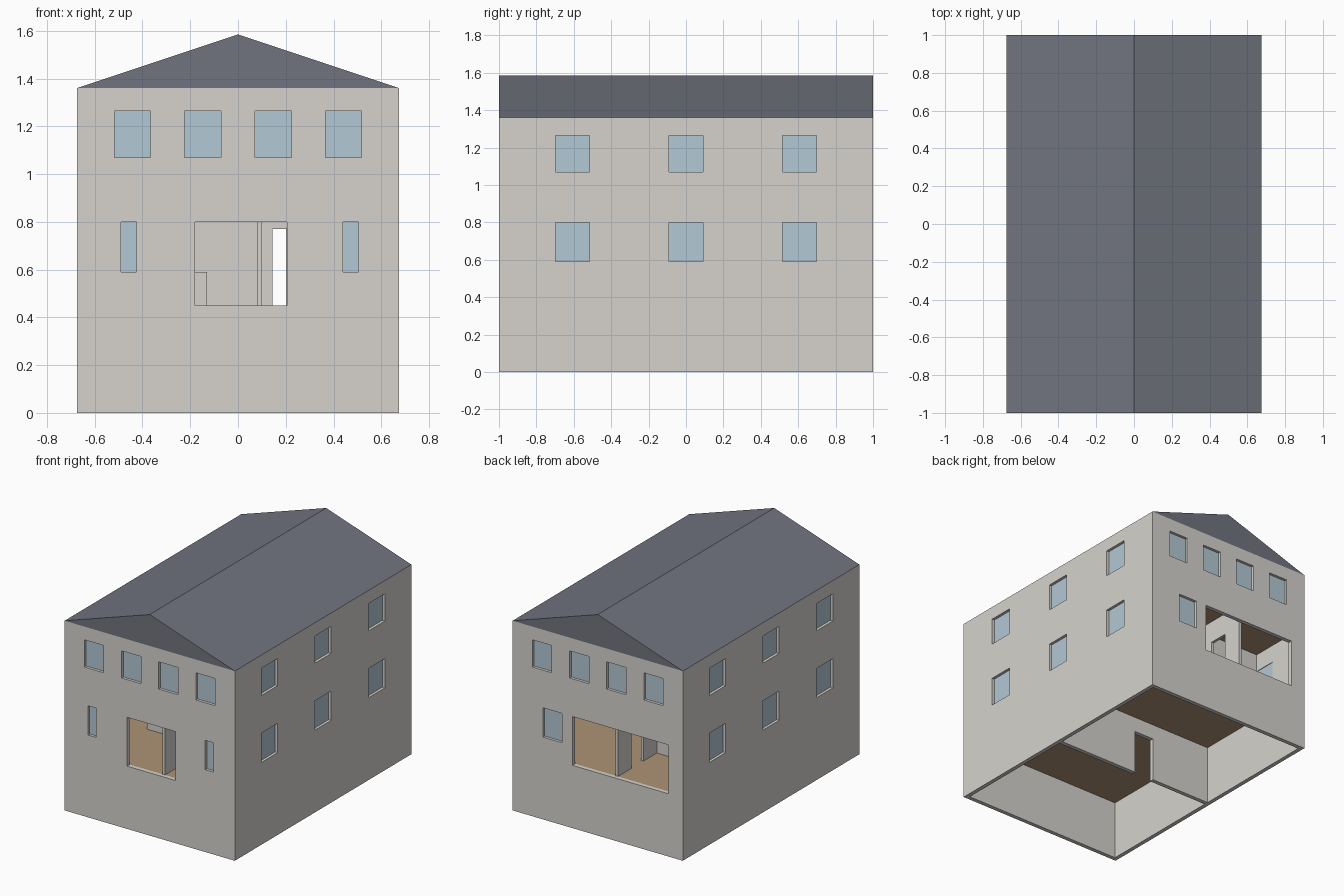
import bpy
import bmesh
from mathutils import Matrix, Vector

if "Cube" in bpy.data.objects:
    bpy.data.objects.remove(bpy.data.objects["Cube"], do_unlink=True)

W, L, EAVE, RIDGE, T = 0.675, 1.0, 1.36, 1.585, 0.03
GROUND, UPPER = 0.45, 0.95


def material(name, rgb):
    m = bpy.data.materials.new(name)
    m.use_nodes = True
    m.diffuse_color = (*rgb, 1)
    m.node_tree.nodes["Principled BSDF"].inputs["Base Color"].default_value = (*rgb, 1)
    return m


plaster = material("pale_plaster", (0.67, 0.65, 0.61))
slate = material("slate_roof", (0.165, 0.175, 0.21))
glass = material("blue_glass", (0.45, 0.58, 0.66))
wood = material("wood_floor", (0.42, 0.29, 0.18))


def boxes(name, spans, mat):
    """One object from boxes given as (x0, x1, y0, y1, z0, z1)."""
    bm = bmesh.new()
    for x0, x1, y0, y1, z0, z1 in spans:
        lo, hi = Vector((x0, y0, z0)), Vector((x1, y1, z1))
        size = Matrix.Diagonal((*(hi - lo), 1))
        bmesh.ops.create_cube(bm, size=1, matrix=Matrix.Translation((lo + hi) / 2) @ size)
    me = bpy.data.meshes.new(name)
    bm.to_mesh(me)
    bm.free()
    me.materials.append(mat)
    ob = bpy.data.objects.new(name, me)
    bpy.context.collection.objects.link(ob)
    return ob


def cut(ob, spans):
    """Subtract boxes from an object and remove the cutter."""
    cutter = boxes("cutter", spans, plaster)
    cutter.hide_render = True
    mod = ob.modifiers.new("cut", "BOOLEAN")
    mod.operation, mod.solver, mod.object = "DIFFERENCE", "EXACT", cutter
    bpy.context.view_layer.update()
    baked = bpy.data.meshes.new_from_object(ob.evaluated_get(bpy.context.evaluated_depsgraph_get()))
    ob.modifiers.clear()
    ob.data = baked
    bpy.data.objects.remove(cutter, do_unlink=True)


# Window positions, as (start, end, bottom, top) along each wall
low, high = (0.59, 0.80), (1.07, 1.265)
side_windows = [(c - 0.092, c + 0.092, *z) for c in (-0.607, 0, 0.607) for z in (low, high)]
gable_windows = [(c - 0.076, c + 0.076, *high) for c in (-0.442, -0.147, 0.147, 0.442)]
front_windows = gable_windows + [(-0.49, -0.425, *low), (0.44, 0.505, *low)]
back_windows = gable_windows + [(0.285, 0.435, *low)]
front_opening = (-0.18, 0.205, GROUND, 0.80)
back_opening = (-0.56, 0.20, GROUND, 0.80)


def in_wall(side, hole, d0, d1):
    """Box spanning a hole, between depths d0 and d1 behind the outer face."""
    a, b, z0, z1 = hole
    axis, sign = side
    outer = W if axis == "x" else L
    p, q = sorted((sign * (outer - d0), sign * (outer - d1)))
    return (p, q, a, b, z0, z1) if axis == "x" else (a, b, p, q, z0, z1)


walls = {
    "front": (("y", -1), front_windows, [front_opening]),
    "back": (("y", 1), back_windows, [back_opening]),
    "right": (("x", -1), side_windows, []),
    "left": (("x", 1), side_windows, []),
}

# Outer shell, open below, with window and entrance holes
shell = boxes("outer_walls", [(-W, W, -L, L, 0, EAVE)], plaster)
cut(shell, [(T - W, W - T, T - L, L - T, -0.1, EAVE + 0.1)])
cut(shell, [in_wall(side, h, -0.05, T + 0.02)
            for side, wins, openings in walls.values() for h in wins + openings])

# Recessed window panes
for name, (side, wins, _) in walls.items():
    boxes(name + "_window_panes", [in_wall(side, h, 0.02, 0.026) for h in wins], glass)

# Gable roof prism
bm = bmesh.new()
end = bm.faces.new([bm.verts.new((x, -L, z)) for x, z in ((-W, EAVE), (W, EAVE), (0, RIDGE))])
ext = bmesh.ops.extrude_face_region(bm, geom=[end], use_keep_orig=True)
bmesh.ops.translate(bm, vec=(0, 2 * L, 0),
                    verts=[v for v in ext["geom"] if isinstance(v, bmesh.types.BMVert)])
bmesh.ops.recalc_face_normals(bm, faces=bm.faces)
roof_mesh = bpy.data.meshes.new("gable_roof")
bm.to_mesh(roof_mesh)
bm.free()
roof_mesh.materials.append(slate)
bpy.context.collection.objects.link(bpy.data.objects.new("gable_roof", roof_mesh))

# Floors
X, Y = W - T, L - T
for name, z in (("ground_floor", GROUND), ("upper_floor", UPPER)):
    boxes(name, [(-X, X, -Y, Y, z - 0.02, z)], wood)

# Basement cross wall with doorway
basement = boxes("basement_cross_wall", [(-X, X, -0.02, 0.01, 0, GROUND - 0.02)], plaster)
cut(basement, [(-0.16, 0, -0.1, 0.1, -0.1, 0.32)])

# Ground floor partitions with doorways
top = UPPER - 0.02
cross = boxes("cross_wall", [(-X, X, -0.02, 0.01, GROUND, top)], plaster)
cut(cross, [(0.145, 0.21, -0.1, 0.1, GROUND - 0.1, 0.77)])
boxes("front_partition", [(0.08, 0.10, -Y, -0.02, GROUND, top)], plaster)
back_wall = boxes("back_partition", [(-0.14, -0.12, 0.01, Y, GROUND, top)], plaster)
cut(back_wall, [(-0.2, 0, 0.68, 0.82, GROUND - 0.1, 0.77)])
boxes("back_room_wall", [(-X, -0.14, 0.50, 0.53, GROUND, top)], plaster)
boxes("low_wall", [(-0.40, -0.13, -0.46, -0.44, GROUND, 0.59)], plaster)
